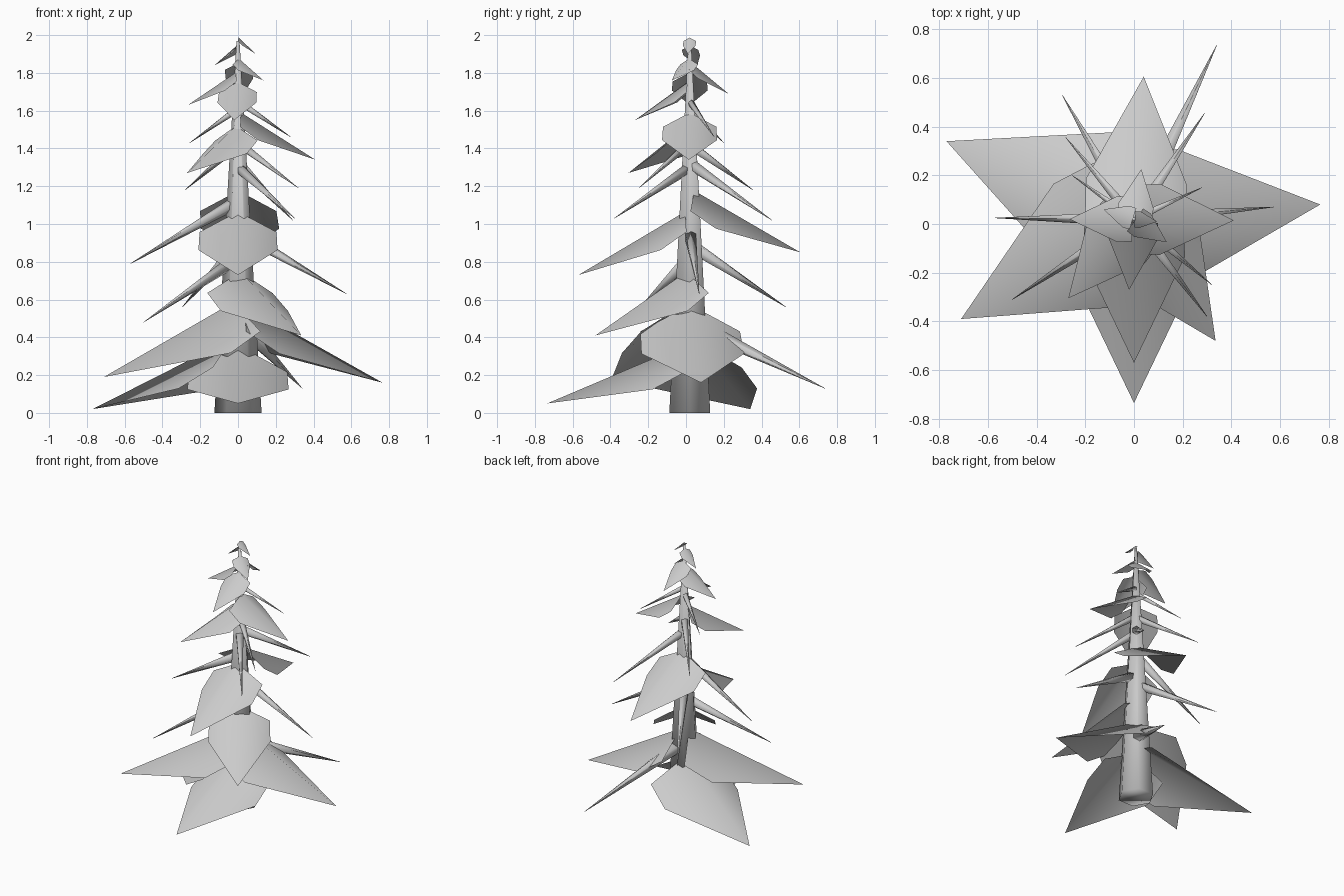
import bpy, bmesh, math
from mathutils import Vector, Matrix

if "Cube" in bpy.data.objects:
    bpy.data.objects.remove(bpy.data.objects["Cube"])

CY = 0.02  # trunk axis offset in y


def make_object(name, bm, smooth=True):
    me = bpy.data.meshes.new(name)
    bmesh.ops.recalc_face_normals(bm, faces=bm.faces)
    bm.to_mesh(me)
    bm.free()
    for p in me.polygons:
        p.use_smooth = smooth
    ob = bpy.data.objects.new(name, me)
    bpy.context.collection.objects.link(ob)
    return ob


def taper(name, a, b, r1, r2, turn=0.0):
    # six-sided tapered stem from a to b
    a, b = Vector(a), Vector(b)
    d = b - a
    bm = bmesh.new()
    rot = d.to_track_quat('Z', 'Y').to_matrix().to_4x4()
    mat = Matrix.Translation((a + b) / 2) @ rot @ Matrix.Rotation(turn, 4, 'Z')
    bmesh.ops.create_cone(bm, cap_ends=True, segments=6, radius1=r1,
                          radius2=r2, depth=d.length, matrix=mat)
    return make_object(name, bm)


def frond(name, tip, root_z):
    # folded leaf card: straight ridge, drooping sides, pointed tip
    axis = Vector((0, CY, 0))
    flat = Vector((tip[0], tip[1], 0)) - axis
    L = flat.length
    out = flat / L
    side = Vector((-out.y, out.x, 0))
    slope = (root_z - tip[2]) / L

    def pt(r, lat, drop):
        z = tip[2] + (slope * (1 - r) - drop) * L
        return axis + out * r * L + side * lat * L + Vector((0, 0, z))

    bm = bmesh.new()
    root, end = bm.verts.new(pt(0.04, 0, 0)), bm.verts.new(pt(1, 0, 0))
    mid = bm.verts.new(pt(0.26, 0, 0))
    for s in (1, -1):
        a = bm.verts.new(pt(0.03, 0.345 * s, 0.19))
        b = bm.verts.new(pt(0.26, 0.355 * s, 0.215))
        bm.faces.new((root, a, b, mid))
        bm.faces.new((mid, b, end))
    return make_object(name, bm)


# Trunk
taper("trunk", (0, CY, 0), (0, CY, 1.97), 0.125, 0.008, math.pi / 6)

# Leafy fronds: tip x, y, z and height where the ridge meets the trunk
FRONDS = [
    (0, -0.735, 0.05, 0.37), (-0.77, 0.34, 0.02, 0.41),
    (-0.71, -0.39, 0.19, 0.60), (0.765, 0.08, 0.16, 0.59),
    (0.335, -0.48, 0.41, 0.76), (0, -0.57, 0.73, 1.08),
    (0.04, 0.605, 0.85, 1.19), (0.41, 0.015, 1.34, 1.60),
    (-0.27, -0.305, 1.27, 1.53), (-0.02, -0.27, 1.55, 1.76),
    (-0.265, 0.02, 1.63, 1.81), (0.03, 0.225, 1.69, 1.86),
    (0.135, -0.075, 1.76, 1.88), (-0.125, 0.06, 1.84, 1.95),
    (0.095, 0.01, 1.90, 1.99),
]
for i, (x, y, z, rz) in enumerate(FRONDS):
    frond(f"frond_{i + 1}", (x, y, z), rz)

# Bare branches: tip x, y, z and height at the trunk
BRANCHES = [
    (0.34, 0.735, 0.13, 0.48), (-0.5, -0.31, 0.48, 0.82),
    (-0.295, 0.53, 0.56, 0.89), (0.575, 0.07, 0.63, 0.96),
    (-0.57, 0.025, 0.79, 1.12), (0.29, 0.455, 1.02, 1.32),
    (0.30, -0.38, 1.03, 1.30), (0.32, -0.25, 1.19, 1.43),
    (-0.28, 0.355, 1.18, 1.42), (-0.255, 0.2, 1.43, 1.61),
    (0.28, 0.15, 1.46, 1.65),
]
for i, (x, y, z, rz) in enumerate(BRANCHES):
    L = math.hypot(x, y - CY)
    taper(f"branch_{i + 1}", (0, CY, rz), (x, y, z), 0.062 * L, 0.001)
